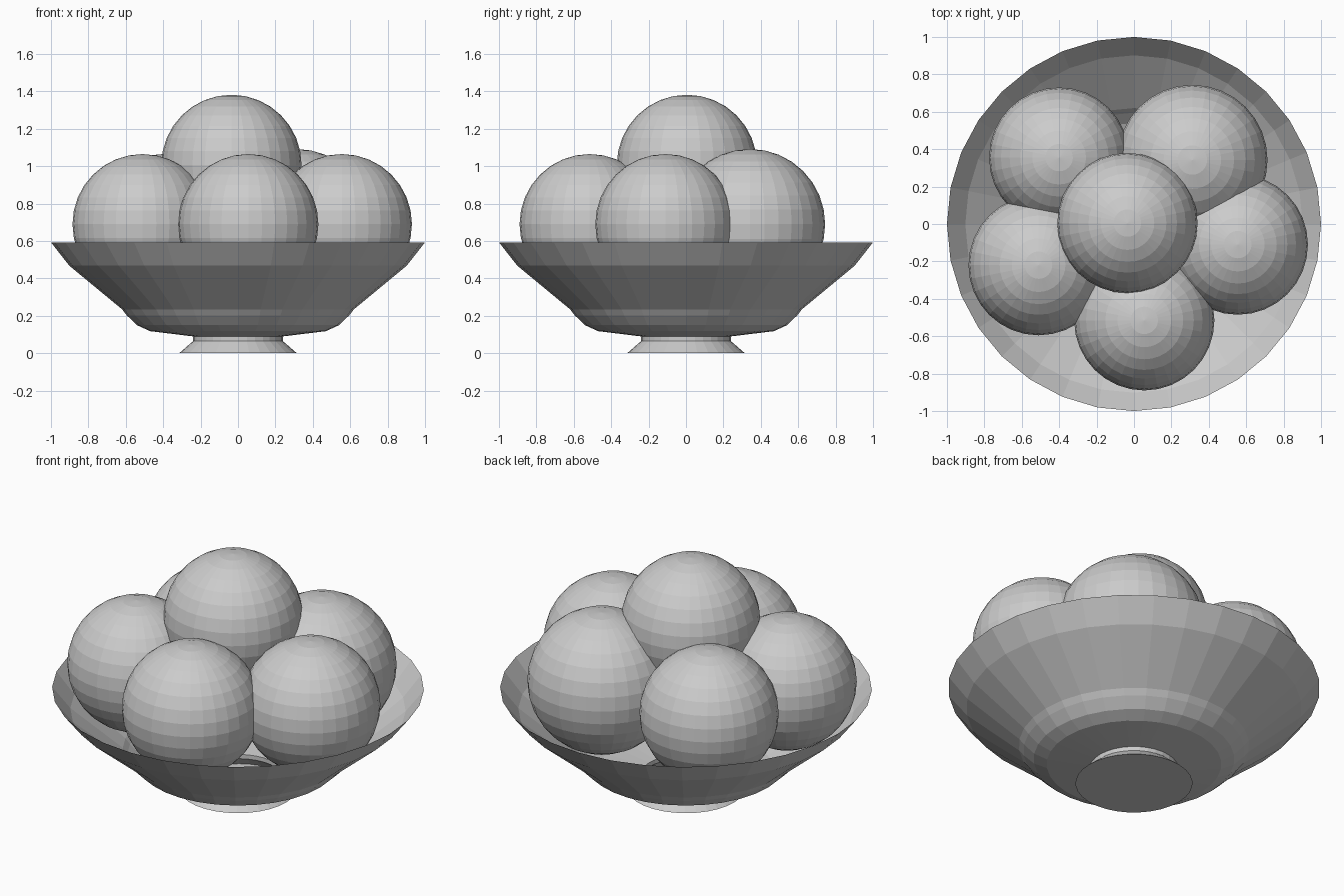
import bpy, bmesh, math

if "Cube" in bpy.data.objects:
    bpy.data.objects.remove(bpy.data.objects["Cube"])

SIDES = 32


def lathe(name, profile):
    """Spin a (radius, z) profile round the z axis; radius 0 makes a centre point."""
    bm = bmesh.new()
    verts = [bm.verts.new((r, 0, z)) for r, z in profile]
    edges = [bm.edges.new(pair) for pair in zip(verts, verts[1:])]
    bmesh.ops.spin(bm, geom=verts + edges, cent=(0, 0, 0), axis=(0, 0, 1),
                   angle=math.tau, steps=SIDES)
    bmesh.ops.remove_doubles(bm, verts=bm.verts, dist=1e-4)
    bmesh.ops.recalc_face_normals(bm, faces=bm.faces)
    # outside of the bowl faces outwards: the foot disc must look down
    disc = min(bm.faces, key=lambda f: f.calc_center_median().z)
    if disc.normal.z > 0:
        bmesh.ops.reverse_faces(bm, faces=bm.faces)
    mesh = bpy.data.meshes.new(name)
    bm.to_mesh(mesh)
    bm.free()
    obj = bpy.data.objects.new(name, mesh)
    bpy.context.collection.objects.link(obj)
    return obj


def fruit(name, x, y, z, radius):
    bpy.ops.mesh.primitive_uv_sphere_add(segments=32, ring_count=16,
                                         radius=radius, location=(x, y, z))
    bpy.context.object.name = name


# Thin footed bowl, hollow down into the foot
lathe("bowl", [(0, 0), (0.315, 0), (0.24, 0.065), (0.24, 0.09),
               (0.47, 0.118), (0.54, 0.15), (0.595, 0.203),
               (0.62, 0.235), (0.902, 0.468), (1.0, 0.593)])

# Ring of five fruits with one resting on top
fruit("fruit_left", -0.51, -0.22, 0.69, 0.375)
fruit("fruit_front", 0.055, -0.515, 0.69, 0.375)
fruit("fruit_right", 0.555, -0.11, 0.69, 0.375)
fruit("fruit_back_right", 0.312, 0.342, 0.69, 0.402)
fruit("fruit_back_left", -0.4, 0.355, 0.69, 0.375)
fruit("fruit_top", -0.035, 0.005, 1.007, 0.375)
